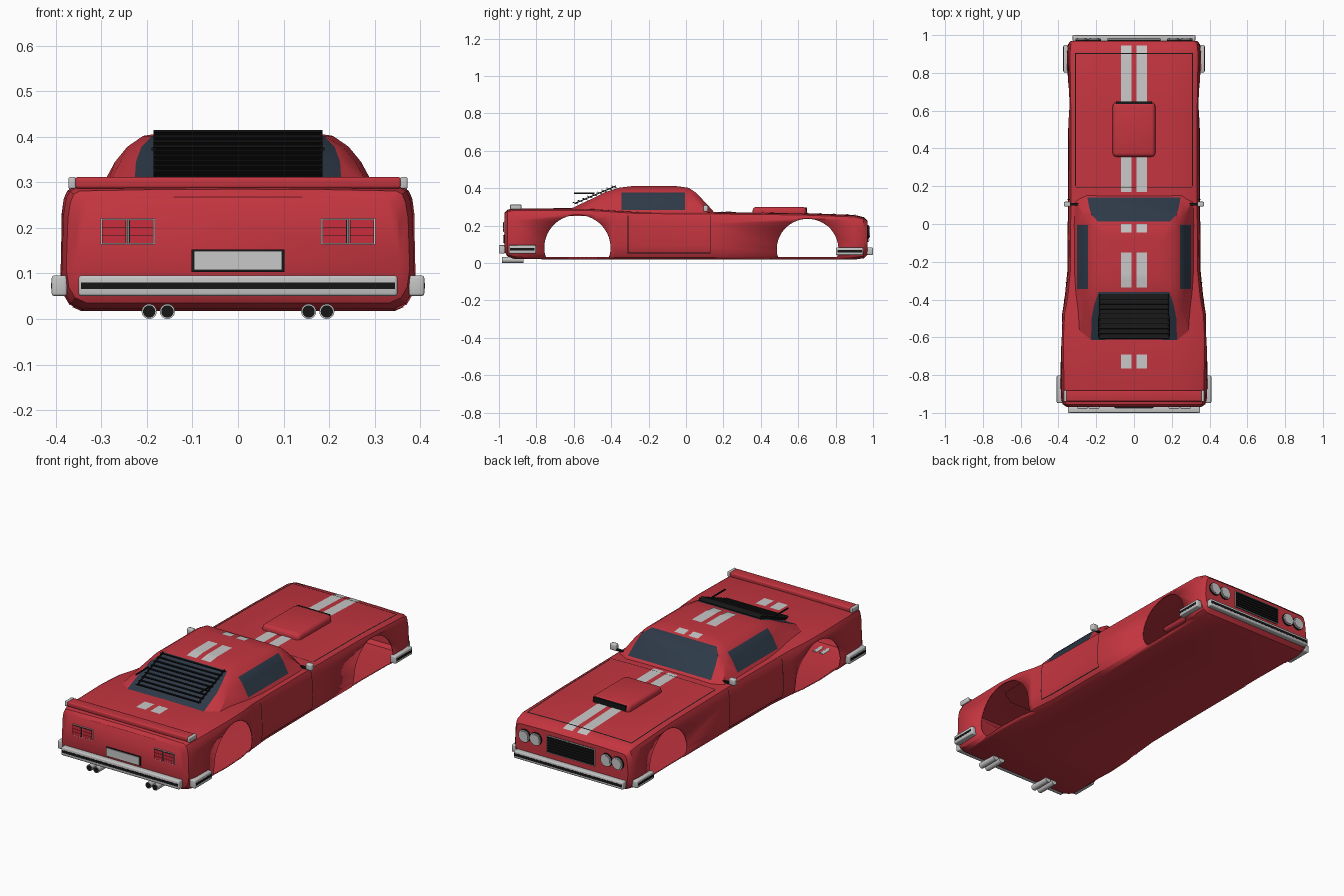
import bpy, bmesh, math
from mathutils import Vector, Matrix
from mathutils.bvhtree import BVHTree

cube = bpy.data.objects.get("Cube")
if cube:
    bpy.data.objects.remove(cube, do_unlink=True)


def material(name, rgb):
    m = bpy.data.materials.new(name)
    m.use_nodes = True
    m.diffuse_color = (*rgb, 1)
    m.node_tree.nodes["Principled BSDF"].inputs["Base Color"].default_value = (*rgb, 1)
    return m


RED = material("red paint", (0.55, 0.035, 0.05))
GLASS = material("dark glass", (0.027, 0.042, 0.065))
CHROME = material("chrome", (0.56, 0.56, 0.56))
BLACK = material("black trim", (0.008, 0.008, 0.008))
WHITE = material("stripe white", (0.58, 0.58, 0.58))
TAIL = material("tail light red", (0.6, 0.025, 0.045))
made = []


def add(name, bm, *mats, recalc=True):
    if recalc:
        bmesh.ops.recalc_face_normals(bm, faces=bm.faces)
    me = bpy.data.meshes.new(name)
    bm.to_mesh(me)
    bm.free()
    for m in mats:
        me.materials.append(m)
    ob = bpy.data.objects.new(name, me)
    bpy.context.collection.objects.link(ob)
    made.append(ob)
    return ob


def box(name, center, size, mat, bevel=0, tilt=0):
    bm = bmesh.new()
    bmesh.ops.create_cube(bm, size=1, matrix=Matrix.Diagonal((*size, 1)))
    if bevel:
        bmesh.ops.bevel(bm, geom=bm.edges[:], offset=bevel, segments=3,
                        profile=0.5, affect='EDGES')
    bm.transform(Matrix.Translation(center) @ Matrix.Rotation(tilt, 4, 'X'))
    return add(name, bm, mat)


def rod(name, center, radius, length, mat, sides=24):
    bm = bmesh.new()
    bmesh.ops.create_cone(bm, cap_ends=True, segments=sides, radius1=radius,
                          radius2=radius, depth=length)
    bm.transform(Matrix.Translation(center) @ Matrix.Rotation(math.pi / 2, 4, 'X'))
    return add(name, bm, mat)


def loft(rings, glass=()):
    """Skin closed rings; glass holds the (band, segment) pairs that are panes."""
    bm = bmesh.new()
    loops = [[bm.verts.new(p) for p in ring] for ring in rings]
    n = len(loops[0])
    for band, (a, b) in enumerate(zip(loops, loops[1:])):
        for s in range(n):
            f = bm.faces.new((a[s], a[(s + 1) % n], b[(s + 1) % n], b[s]))
            f.material_index = int((band, s) in glass)
    bm.faces.new(loops[0])
    bm.faces.new(loops[-1])
    bmesh.ops.recalc_face_normals(bm, faces=bm.faces)
    return bm


# Lower body: y, half width, bottom, top of each cross section
sections = [(-.97, .355, .06, .265), (-.955, .377, .035, .282), (-.92, .387, .022, .289),
            (-.62, .392, .018, .29), (-.48, .385, .018, .287), (-.38, .366, .018, .28),
            (-.25, .353, .018, .272), (.1, .35, .018, .27), (.6, .35, .018, .265),
            (.9, .355, .018, .254), (.95, .35, .025, .242), (.97, .335, .045, .222)]


def body_ring(y, w, b, t):
    half = [(.88 * w, b), (.95 * w, b + .012), (.985 * w, b + .035), (w, b + .075),
            (.99 * w, t - .06), (.975 * w, t - .025), (.955 * w, t - .008),
            (.92 * w, t - .001), (.5 * w, t + .002)]
    right = [(-x, z) for x, z in reversed(half)]
    return [Vector((x, y, z)) for x, z in [(0, b)] + half + [(0, t + .003)] + right]


hull = loft([body_ring(*s) for s in sections])
surfaces = [BVHTree.FromBMesh(hull)]
body = add("body", hull, RED)

# Wheel openings cut through the side walls only
arches = [(-.58, .08, .178), (.65, .072, .165)]
for cy, cz, r in arches:
    rings = [[Vector((x, cy + r * math.cos(a), max(.026, cz + r * math.sin(a))))
              for a in (math.tau * (i + .5) / 48 for i in range(48))] for x in (-.6, .6)]
    cutter = add("arch_cutter", loft(rings), RED)
    made.remove(cutter)
    cutter.hide_render = True
    cutter.hide_set(True)
    mod = body.modifiers.new("arch", 'BOOLEAN')
    mod.operation, mod.solver, mod.object = 'DIFFERENCE', 'EXACT', cutter
graph = bpy.context.evaluated_depsgraph_get()
cut = bpy.data.meshes.new_from_object(body.evaluated_get(graph))
body.modifiers.clear()
body.data = cut
for ob in [o for o in bpy.data.objects if o.name.startswith("arch_cutter")]:
    bpy.data.objects.remove(ob, do_unlink=True)
bm = bmesh.new()
bm.from_mesh(cut)


def is_tunnel(f):
    c = f.calc_center_median()
    return abs(c.x) < .15 and abs(f.normal.x) < .3 and c.z > .023 and any(
        math.hypot(c.y - y, c.z - z) < r + .002 for y, z, r in arches)


bmesh.ops.delete(bm, geom=[f for f in bm.faces if is_tunnel(f)], context='FACES')
bm.to_mesh(cut)
bm.free()
shell = body.modifiers.new("shell", 'SOLIDIFY')
shell.thickness, shell.offset = .006, -1

# Cabin: height, side half width, front y, rear y, windscreen and rear pane half widths
levels = [(.25, .335, .165, -.70, .255, .24), (.284, .303, .14, -.63, .247, .228),
          (.345, .27, .083, -.50, .236, .224), (.378, .243, .05, -.435, .225, .212),
          (.402, .208, .014, -.36, .192, .188), (.412, .14, -.06, -.28, .13, .13)]


def cabin_ring(z, xs, yf, yr, xf, xr):
    half = [(xf, yf), (xs - .004, yf - .035), (xs, min(-.005, yf - .05)),
            (xs, max(-.345, yr + .09)), (max(xs - .012, xr + .004), yr + .055), (xr, yr)]
    return [Vector((x, y, z)) for x, y in half + [(-x, y) for x, y in reversed(half)]]


# Ring segments 2 and 8 are the side panes, 5 the rear pane, 11 the windscreen
panes = {(b, s) for b in (1, 2) for s in (2, 8)} | {(b, s) for b in (1, 2, 3) for s in (5, 11)}
cabin_mesh = loft([cabin_ring(*v) for v in levels], panes)
surfaces.append(BVHTree.FromBMesh(cabin_mesh))
add("cabin", cabin_mesh, RED, GLASS)


def drape(name, u, v, mat, side=0, steps=16):
    """Thin plate laid on the bodywork from above, or from the given side."""
    bm = bmesh.new()
    grid = []
    for i in range(steps + 1):
        row = []
        for b in v if u[1] - u[0] > v[1] - v[0] else u:
            t = i / steps
            if u[1] - u[0] > v[1] - v[0]:
                p, q = u[0] + t * (u[1] - u[0]), b
            else:
                p, q = b, v[0] + t * (v[1] - v[0])
            start = Vector((side, p, q)) if side else Vector((p, q, 1))
            way = Vector((-side, 0, 0)) if side else Vector((0, 0, -1))
            hits = [h for h in (s.ray_cast(start, way) for s in surfaces) if h[0]]
            near = min(hits, key=lambda h: h[3])
            row.append(bm.verts.new(near[0] - way * .0025))
        grid.append(row)
    for a, b in zip(grid, grid[1:]):
        f = bm.faces.new((a[0], a[1], b[1], b[0]))
        f.normal_update()
        if f.normal.dot(way) > 0:
            f.normal_flip()
    return add(name, bm, mat, recalc=False)


# Racing stripes and bonnet seams
for s in (-1, 1):
    xs = sorted((s * .014, s * .07))
    for y in ((.17, .36), (.645, .945), (-.045, 0), (-.335, -.15), (-.765, -.69)):
        drape("stripe", xs, y, WHITE)
    drape("bonnet_side_seam", (s * .31 - .003, s * .31 + .003), (.2, .905), BLACK)
    # Door seams
    drape("sill_seam", (-.31, .13), (.05, .055), BLACK, side=s)
    for y in (-.31, .13):
        drape("door_seam", (y - .002, y + .002), (.05, .255), BLACK, side=s)
drape("bonnet_front_seam", (-.31, .31), (.9, .906), BLACK)
drape("bonnet_rear_seam", (-.31, .31), (.19, .194), BLACK)

# Bonnet scoop
box("scoop", (0, .5, .272), (.225, .288, .056), RED, .02)
box("scoop_mouth", (0, .642, .283), (.19, .012, .026), BLACK)

# Rear window louvres following the glass
for i in range(9):
    y = -.385 - .026 * i
    z = .402 - (-.36 - y) * .42 + .016
    box("louvre", (0, y, z), (.37, .03, .004), BLACK, tilt=-.35)
for s in (-1, 1):
    box("louvre_rail", (s * .187, -.545, .373), (.006, .11, .006), BLACK)
    box("louvre_edge", (s * .182, -.485, .365), (.005, .24, .006), BLACK, tilt=.4)

# Tail spoiler
box("spoiler", (0, -.91, .299), (.715, .058, .025), RED, .006)
for s in (-1, 1):
    box("spoiler_cap", (s * .364, -.91, .299), (.016, .06, .026), CHROME, .004)

# Bumpers, with rubber strips, and their side pieces
for end, wide, z, tall, reach in ((-1, .35, .073, .045, .392), (1, .325, .063, .04, .357)):
    box("bumper", (0, end * .984, z), (2 * wide, .032, tall), CHROME, .006)
    box("bumper_strip", (0, end * .9995, z), (2 * wide - .01, .003, .014), BLACK)
    for s in (-1, 1):
        box("side_bumper", (s * reach, end * .875, z), (.034, .145, tall), CHROME, .006)
        box("side_strip", (s * (reach + .0165), end * .875, z), (.003, .132, .013), BLACK)

# Number plate
box("plate_frame", (0, -.971, .128), (.204, .006, .05), BLACK)
box("number_plate", (0, -.975, .128), (.194, .006, .042), WHITE)

for s in (-1, 1):
    # Tail lights
    for x in (.212, .272):
        box("tail_frame", (s * x, -.971, .192), (.059, .006, .058), CHROME)
        box("tail_gap", (s * x, -.973, .192), (.054, .006, .053), BLACK)
        for k in (-1, 0, 1):
            box("tail_lens", (s * x, -.975, .192 + k * .017), (.051, .006, .0155), TAIL)
    # Exhaust pipes
    for x in (.155, .195):
        rod("exhaust", (s * x, -.925, .0165), .0165, .115, CHROME)
        rod("exhaust_bore", (s * x, -.983, .0165), .0135, .003, BLACK)
    # Headlights
    for x in (.21, .277):
        rod("headlight_rim", (s * x, .972, .165), .034, .012, BLACK)
        rod("headlight_ring", (s * x, .975, .165), .032, .012, CHROME)
        rod("headlight_lens", (s * x, .978, .165), .026, .012, WHITE)
    # Door mirrors
    box("mirror", (s * .353, .105, .292), (.036, .026, .034), CHROME, .006)
    box("mirror_stalk", (s * .32, .105, .279), (.05, .012, .01), BLACK)

# Grille
box("grille", (0, .972, .158), (.28, .008, .09), BLACK)
for z in (.114, .202):
    box("grille_trim", (0, .976, z), (.284, .005, .003), CHROME)
for s in (-1, 1):
    box("grille_trim", (s * .141, .976, .158), (.003, .005, .09), CHROME)
for i in range(6):
    box("grille_bar", (0, .977, .123 + i * .014), (.278, .008, .005), BLACK)

# Smooth shading with sharp edges kept
for ob in made:
    ob.select_set(True)
bpy.context.view_layer.objects.active = body
bpy.ops.object.shade_smooth_by_angle(angle=math.radians(32))
